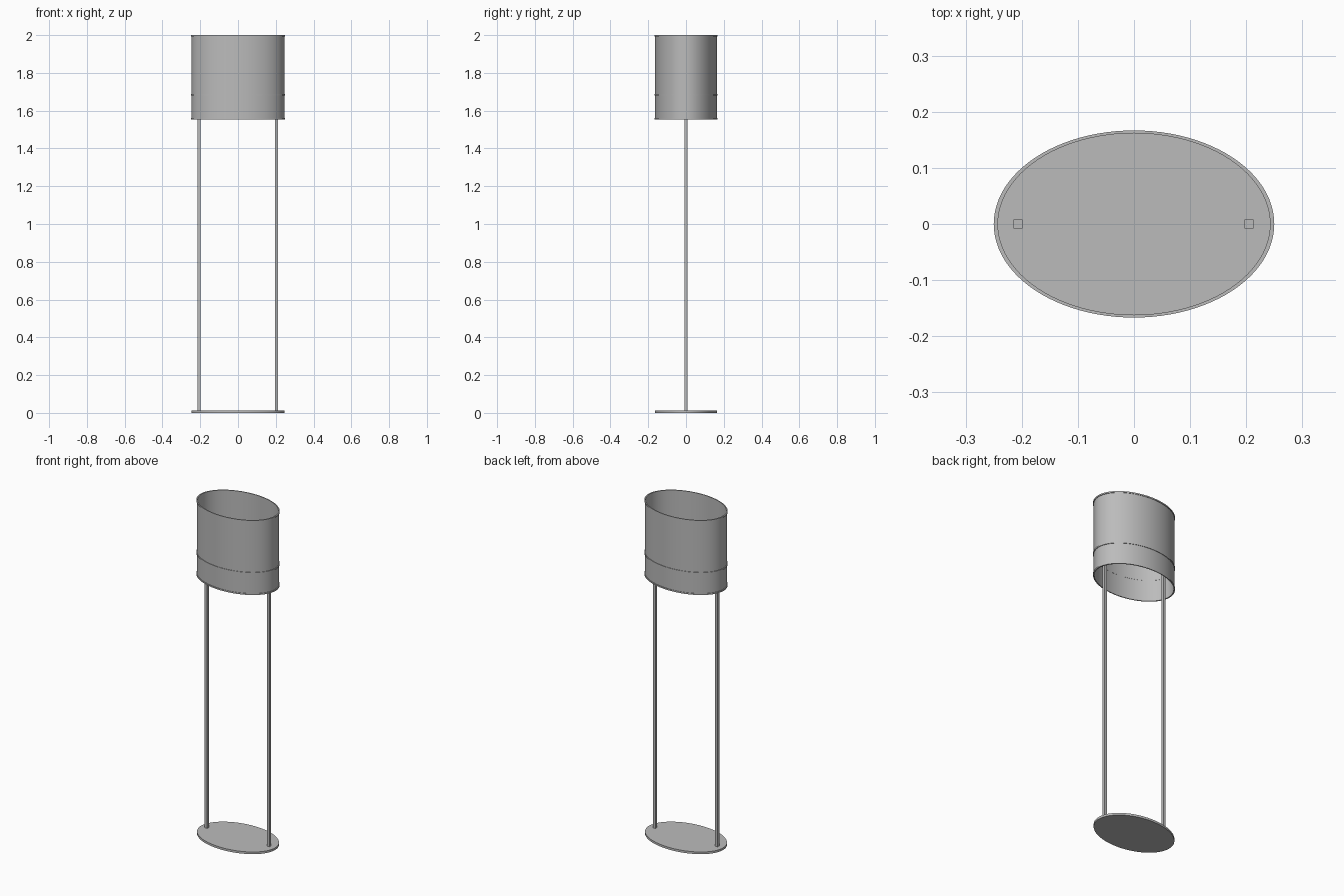
import bpy
import bmesh
import math

cube = bpy.data.objects.get("Cube")
if cube:
    bpy.data.objects.remove(cube, do_unlink=True)

RATIO = 0.667   # depth of the oval against its width
SIDES = 96

grey = bpy.data.materials.new("satin grey")
grey.use_nodes = True
colour = (0.5, 0.5, 0.5, 1)
grey.diffuse_color = colour
grey.node_tree.nodes["Principled BSDF"].inputs["Base Color"].default_value = colour


def finish(name, bm):
    bmesh.ops.recalc_face_normals(bm, faces=bm.faces)
    mesh = bpy.data.meshes.new(name)
    bm.to_mesh(mesh)
    bm.free()
    obj = bpy.data.objects.new(name, mesh)
    bpy.context.collection.objects.link(obj)
    mesh.materials.append(grey)
    bpy.ops.object.select_all(action="DESELECT")
    bpy.context.view_layer.objects.active = obj
    obj.select_set(True)
    bpy.ops.object.shade_smooth_by_angle(angle=math.radians(30))
    return obj


def oval_loop(bm, radius, z):
    angles = [2 * math.pi * i / SIDES for i in range(SIDES)]
    return [bm.verts.new((radius * math.cos(a), radius * RATIO * math.sin(a), z)) for a in angles]


def oval_band(name, inner, outer, z0, z1):
    """Hollow oval tube with a rectangular wall section."""
    bm = bmesh.new()
    loops = [oval_loop(bm, r, z) for r, z in ((outer, z0), (outer, z1), (inner, z1), (inner, z0))]
    for k in range(4):
        a, b = loops[k], loops[(k + 1) % 4]
        for i in range(SIDES):
            j = (i + 1) % SIDES
            bm.faces.new((a[i], a[j], b[j], b[i]))
    return finish(name, bm)


# Oval foot plate
bm = bmesh.new()
bottom, top = oval_loop(bm, 0.246, 0), oval_loop(bm, 0.246, 0.013)
bm.faces.new(bottom)
bm.faces.new(top)
for i in range(SIDES):
    j = (i + 1) % SIDES
    bm.faces.new((bottom[i], bottom[j], top[j], top[i]))
finish("base_plate", bm)

# Two square uprights
for name, x in (("left_post", 0.205), ("right_post", -0.207)):
    bm = bmesh.new()
    bmesh.ops.create_cube(bm, size=1)
    bmesh.ops.scale(bm, vec=(0.016, 0.016, 1.67), verts=bm.verts)
    bmesh.ops.translate(bm, vec=(x, 0, 0.013 + 0.835), verts=bm.verts)
    finish(name, bm)

# Open shade and its three trim rings
oval_band("shade_wall", 0.2435, 0.246, 1.558, 1.996)
for name, z in (("lower_rim", 1.553), ("middle_rim", 1.68), ("upper_rim", 1.992)):
    oval_band(name, 0.2425, 0.25, z, z + 0.008)
